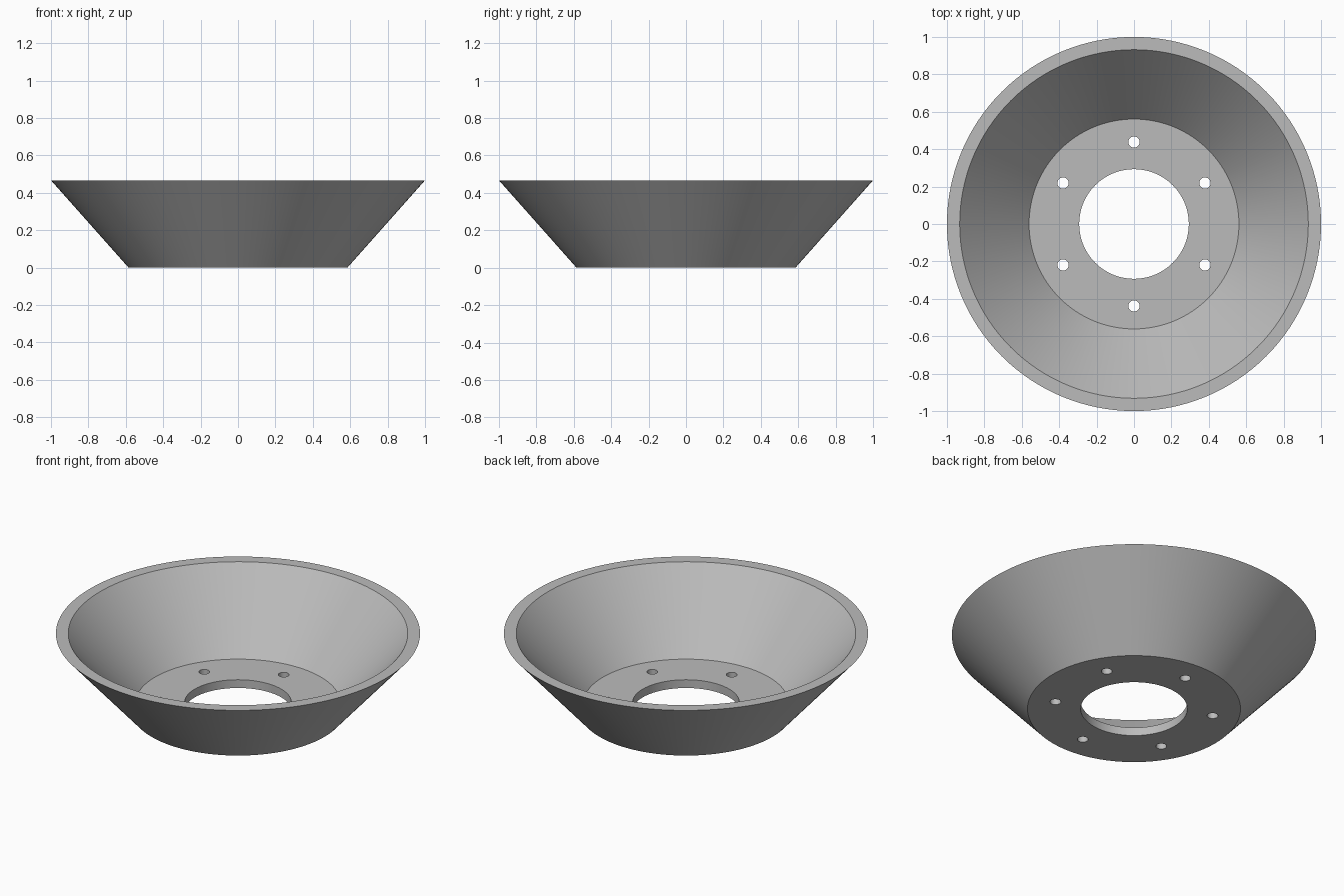
import bpy, bmesh, math
from mathutils import Matrix

if "Cube" in bpy.data.objects:
    bpy.data.objects.remove(bpy.data.objects["Cube"])

SEG = 128
grey = bpy.data.materials.new("plain grey")
grey.diffuse_color = (0.5, 0.5, 0.5, 1)
grey.use_nodes = True
grey.node_tree.nodes["Principled BSDF"].inputs["Base Color"].default_value = grey.diffuse_color


def make_object(name, bm):
    bmesh.ops.recalc_face_normals(bm, faces=bm.faces)
    mesh = bpy.data.meshes.new(name)
    bm.to_mesh(mesh)
    bm.free()
    mesh.materials.append(grey)
    obj = bpy.data.objects.new(name, mesh)
    bpy.context.collection.objects.link(obj)
    return obj


# Conical dish: closed wall section (radius, height) swept round the z axis
profile = [(0.293, 0), (0.585, 0), (1.0, 0.467), (0.932, 0.467), (0.561, 0.05), (0.293, 0.05)]
bm = bmesh.new()
rings = [[bm.verts.new((r * math.cos(a), r * math.sin(a), z)) for r, z in profile]
         for a in (2 * math.pi * i / SEG for i in range(SEG))]
n = len(profile)
for i in range(SEG):
    a, b = rings[i], rings[(i + 1) % SEG]
    for j in range(n):
        k = (j + 1) % n
        bm.faces.new((a[j], b[j], b[k], a[k]))
dish = make_object("conical_dish", bm)

# Six bolt holes through the floor
bm = bmesh.new()
for i in range(6):
    a = math.radians(90 + 60 * i)
    bmesh.ops.create_cone(bm, cap_ends=True, segments=32, radius1=0.03, radius2=0.03, depth=0.2,
                          matrix=Matrix.Translation((0.438 * math.cos(a), 0.438 * math.sin(a), 0.025)))
cutter = make_object("bolt_hole_cutter", bm)
cutter.hide_render = True

cut = dish.modifiers.new("bolt_holes", 'BOOLEAN')
cut.operation = 'DIFFERENCE'
cut.solver = 'EXACT'
cut.object = cutter

bpy.context.view_layer.objects.active = dish
dish.select_set(True)
bpy.ops.object.modifier_apply(modifier=cut.name)
bpy.data.objects.remove(cutter)
bpy.ops.object.shade_smooth_by_angle(angle=math.radians(30))
